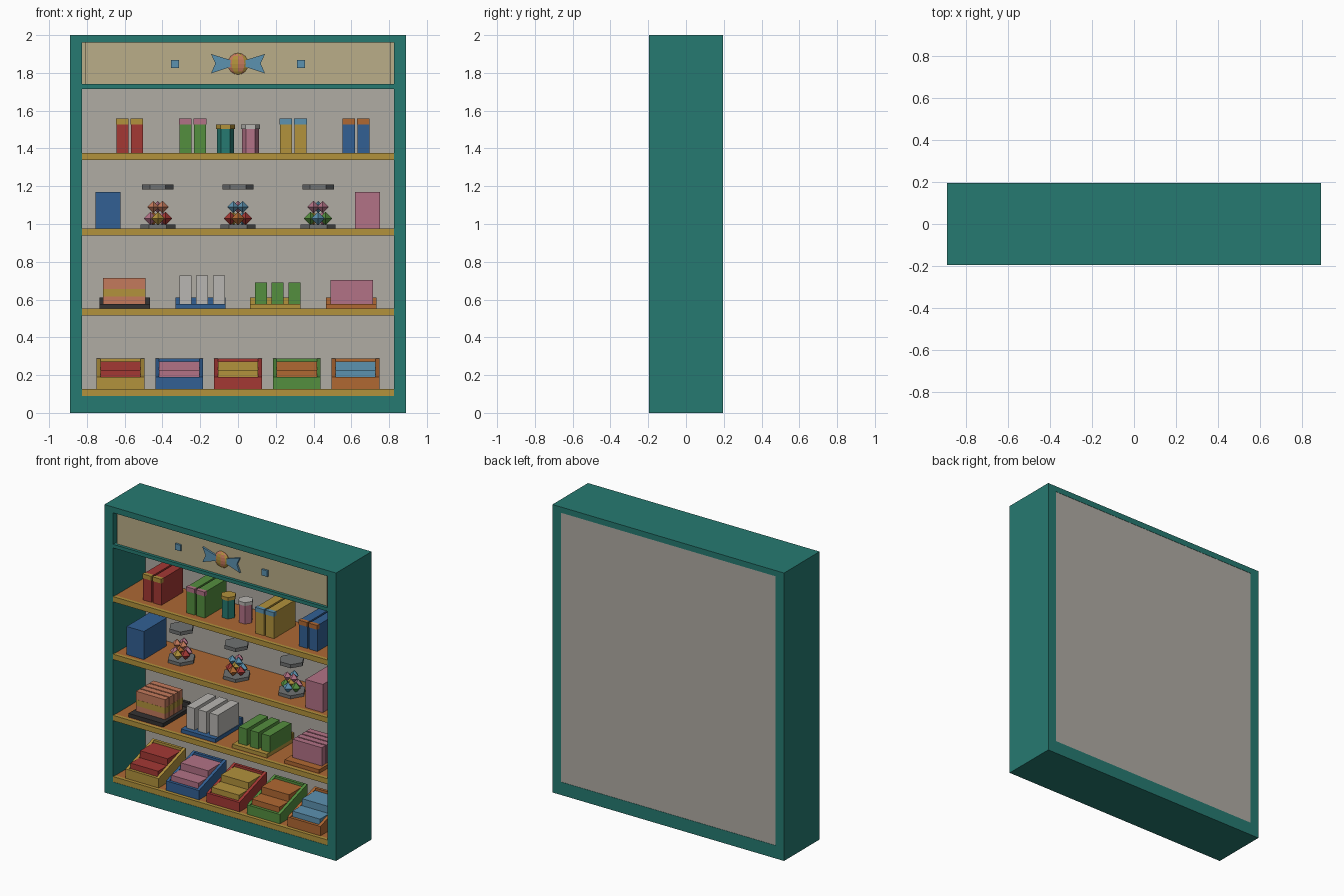
import bpy, bmesh, math
from mathutils import Matrix

if "Cube" in bpy.data.objects:
    bpy.data.objects.remove(bpy.data.objects["Cube"])


def material(name, r, g, b):
    m = bpy.data.materials.new(name)
    lin = [(c / 255 / 12.92 if c < 11 else ((c / 255 + 0.055) / 1.055) ** 2.4) for c in (r, g, b)]
    m.diffuse_color = (*lin, 1)
    m.use_nodes = True
    m.node_tree.nodes["Principled BSDF"].inputs["Base Color"].default_value = m.diffuse_color
    return m


M = {n: material(n, *c) for n, c in {
    "teal": (38, 122, 113), "wall": (176, 172, 164), "cream": (186, 174, 136),
    "ochre": (178, 146, 60), "wood": (172, 104, 52), "red": (164, 56, 52),
    "green": (84, 142, 62), "blue": (50, 96, 148), "sky": (92, 146, 176),
    "pink": (178, 114, 134), "orange": (176, 104, 50), "salmon": (196, 122, 92),
    "black": (52, 50, 50), "white": (184, 182, 178), "grey": (112, 114, 114)}.items()}


def finish(name, bm, *cols):
    bmesh.ops.recalc_face_normals(bm, faces=bm.faces)
    me = bpy.data.meshes.new(name)
    bm.to_mesh(me)
    bm.free()
    for c in cols:
        me.materials.append(M[c])
    ob = bpy.data.objects.new(name, me)
    bpy.context.collection.objects.link(ob)
    return ob


def boxes(name, col, *spans):
    """One object made of boxes given as (x0, x1, y0, y1, z0, z1)."""
    bm = bmesh.new()
    for x0, x1, y0, y1, z0, z1 in spans:
        mat = Matrix.Translation(((x0 + x1) / 2, (y0 + y1) / 2, (z0 + z1) / 2)) \
            @ Matrix.Diagonal((x1 - x0, y1 - y0, z1 - z0, 1))
        bmesh.ops.create_cube(bm, size=1, matrix=mat)
    return finish(name, bm, col)


def prism(name, col, pts, a0, a1, axis):
    """Extrude a 2D outline: axis 'x' takes (y, z) points, axis 'y' takes (x, z)."""
    bm = bmesh.new()
    co = (lambda p, a: (a, p[0], p[1])) if axis == "x" else (lambda p, a: (p[0], a, p[1]))
    f = bm.faces.new([bm.verts.new(co(p, a0)) for p in pts])
    ext = bmesh.ops.extrude_face_region(bm, geom=[f])["geom"]
    d = (a1 - a0, 0, 0) if axis == "x" else (0, a1 - a0, 0)
    bmesh.ops.translate(bm, vec=d, verts=[v for v in ext if isinstance(v, bmesh.types.BMVert)])
    return finish(name, bm, col)


def hex_disc(name, col, x, y, z0, z1, r):
    bm = bmesh.new()
    bmesh.ops.create_cone(bm, cap_ends=True, segments=6, radius1=r, radius2=r, depth=z1 - z0,
                          matrix=Matrix.Translation((x, y, (z0 + z1) / 2))
                          @ Matrix.Rotation(math.pi / 6, 4, "Z"))
    # put corners on the x axis
    if max(v.co.x for v in bm.verts) - x < r * 0.95:
        bmesh.ops.rotate(bm, verts=bm.verts, cent=(x, y, 0), matrix=Matrix.Rotation(math.pi / 6, 3, "Z"))
    return finish(name, bm, col)


# Cabinet carcass
W, D, IN = 0.89, 0.195, 0.825
for side, s in (("left", -1), ("right", 1)):
    x0, x1 = sorted((s * IN, s * W))
    boxes(f"{side}_side_wall", "teal", (x0, x1, -D, D, 0, 2))
boxes("cabinet_top", "teal", (-IN, IN, -D, D, 1.96, 2))
boxes("cabinet_plinth", "teal", (-IN, IN, -D, D, 0, 0.09))
boxes("back_panel", "wall", (-IN, IN, 0.165, 0.193, 0.09, 1.96))

# Header with sweet emblem
boxes("header_rail", "teal", (-IN, IN, -0.193, -0.14, 1.715, 1.74))
boxes("header_backing", "cream", (-IN, IN, -0.15, -0.13, 1.74, 1.96))
boxes("header_panel", "cream", (-0.807, 0.807, -0.173, -0.15, 1.74, 1.96))
for side, s in (("left", -1), ("right", 1)):
    prism(f"{side}_wrapper_wing", "sky",
          [(s * x, z) for x, z in ((0.04, 1.832), (0.143, 1.797), (0.12, 1.85), (0.143, 1.9), (0.04, 1.868))],
          -0.186, -0.172, "y")
    boxes(f"{side}_header_tile", "sky", (s * 0.333 - 0.021, s * 0.333 + 0.021, -0.186, -0.172, 1.826, 1.868))
bm = bmesh.new()
bmesh.ops.create_uvsphere(bm, u_segments=10, v_segments=8, radius=0.057)
for f in bm.faces:
    c = f.calc_center_median()
    f.material_index = int((math.atan2(c.y, c.x) + math.tau) / (math.tau / 10)) % 2
bmesh.ops.transform(bm, verts=bm.verts,
                    matrix=Matrix.Translation((0, -0.172, 1.848)) @ Matrix.Diagonal((1, 0.4, 1, 1)))
finish("sweet_centre", bm, "salmon", "ochre")

# Shelves with front trim
SHELF = (0.125, 0.55, 0.975, 1.375)
for i, z in enumerate(SHELF):
    boxes(f"shelf_{i}", "wood", (-IN, IN, -0.17, 0.165, z - 0.033, z))
    boxes(f"shelf_trim_{i}", "ochre", (-IN, IN, -0.193, -0.17, z - 0.035, z + 0.002))

# Top shelf: paired cartons with a front band, and two jars
z = SHELF[3]
for x, col, band in ((-0.574, "red", "ochre"), (-0.24, "green", "pink"),
                     (0.292, "ochre", "sky"), (0.625, "blue", "orange")):
    cs = (x - 0.0385, x + 0.0385)
    boxes(f"{col}_cartons", col, *[(c - 0.032, c + 0.032, -0.122, 0.115, z, 1.555) for c in cs])
    boxes(f"{col}_carton_bands", band, *[(c - 0.0335, c + 0.0335, -0.127, -0.1, 1.528, 1.558) for c in cs])
for x, col, lid in ((-0.066, "teal", "ochre"), (0.066, "pink", "white")):
    hex_disc(f"{col}_jar", col, x, -0.01, z, 1.503, 0.046)
    hex_disc(f"{col}_jar_lid", lid, x, -0.01, 1.503, 1.526, 0.051)

# Second shelf: two big boxes and three gem displays
z = SHELF[2]
boxes("blue_gift_box", "blue", (-0.755, -0.622, -0.145, 0.105, z, 1.17))
boxes("pink_gift_box", "pink", (0.62, 0.753, -0.145, 0.105, z, 1.17))
TOWERS = ((-0.424, ("ochre", "red", "pink", "orange", "pink"), ("salmon", "salmon", "pink")),
          (0, ("orange", "red", "sky", "ochre", "red"), ("sky", "sky", "pink")),
          (0.424, ("sky", "green", "pink", "ochre", "green"), ("pink", "pink", "sky")))
for t, (x, low, high) in enumerate(TOWERS):
    hex_disc(f"display_base_{t}", "grey", x, -0.015, z, 0.997, 0.093)
    hex_disc(f"display_cap_{t}", "grey", x, -0.015, 1.183, 1.208, 0.083)
    for cols, ring, r, zc, a0 in ((low, 0.042, 0.036, 1.029, -90), (high, 0.028, 0.032, 1.09, -150)):
        for k, col in enumerate(cols):
            a = math.radians(a0 + 360 * k / len(cols))
            bm = bmesh.new()
            for half in (1, -1):
                bmesh.ops.create_cone(bm, cap_ends=False, segments=4, radius1=r, radius2=0, depth=r,
                                      matrix=Matrix.Diagonal((1, 1, half, 1)) @ Matrix.Translation((0, 0, r / 2)))
            bmesh.ops.remove_doubles(bm, verts=bm.verts, dist=0.001)
            bmesh.ops.translate(bm, verts=bm.verts,
                                vec=(x + ring * math.cos(a), -0.015 + ring * math.sin(a), zc))
            finish(f"gem_{t}_{len(cols)}_{k}", bm, col)

# Third shelf: trays with a raised back lip
z = SHELF[1]
for x, col in ((-0.6, "black"), (-0.198, "blue"), (0.197, "ochre"), (0.599, "orange")):
    boxes(f"{col}_tray", col, (x - 0.133, x + 0.133, -0.155, 0.145, z, 0.576),
          (x - 0.133, x + 0.133, 0.125, 0.145, 0.576, 0.612))
for x, col, top in ((-0.602, "salmon", 0.714), (0.602, "pink", 0.703)):
    ys = [-0.1 + 0.05 * k for k in range(4)]
    boxes(f"{col}_slices", col, *[(x - 0.112, x + 0.112, y, y + 0.042, 0.576, top) for y in ys])
    if col == "salmon":
        boxes("slice_filling", "ochre", *[(x - 0.1125, x + 0.1125, y - 0.001, y + 0.043, 0.615, 0.657) for y in ys])
for x, col, top in ((-0.19, "white", 0.727), (0.21, "green", 0.69)):
    boxes(f"{col}_tray_cartons", col,
          *[(x + d - 0.032, x + d + 0.032, -0.122, 0.112, 0.576, top) for d in (-0.089, 0, 0.089)])

# Bottom shelf: sloped bins holding stepped blocks
z = SHELF[0]
for i, (col, fill) in enumerate((("ochre", "red"), ("blue", "pink"), ("red", "ochre"),
                                 ("green", "orange"), ("orange", "sky"))):
    x = -0.622 + 0.311 * i
    for side, s in (("left", -1), ("right", 1)):
        prism(f"{col}_bin_{side}_side", col, [(-0.165, z), (0.135, z), (0.135, 0.287), (-0.165, 0.19)],
              x + s * 0.127, x + s * 0.107, "x")
    boxes(f"{col}_bin_body", col, (x - 0.107, x + 0.107, -0.165, 0.115, z, 0.16),
          (x - 0.107, x + 0.107, -0.165, -0.145, 0.16, 0.19),
          (x - 0.107, x + 0.107, 0.115, 0.135, z, 0.287))
    boxes(f"{fill}_bin_blocks", fill, (x - 0.106, x + 0.106, -0.14, -0.04, 0.16, 0.226),
          (x - 0.106, x + 0.106, -0.035, 0.112, 0.16, 0.272))
